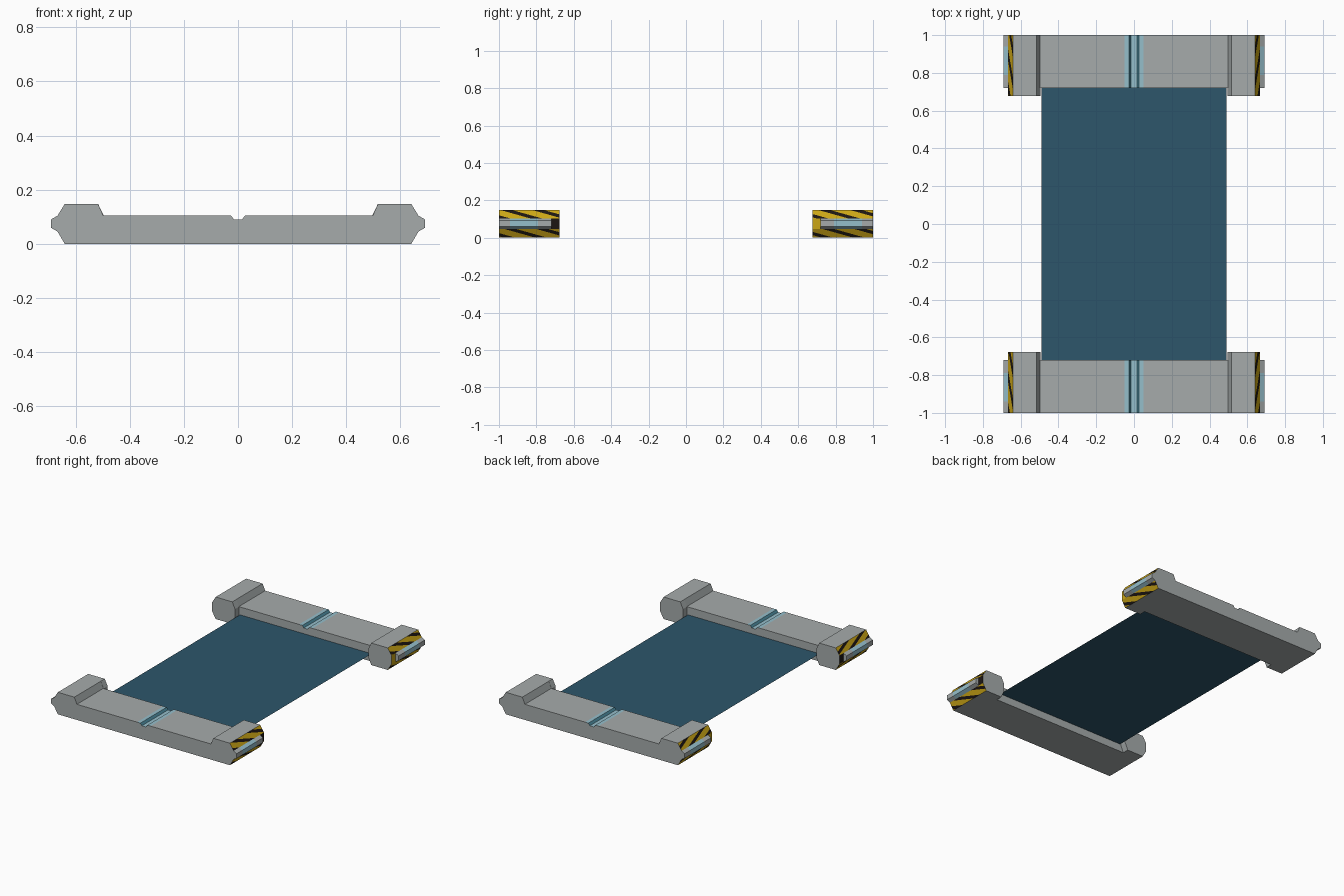
import bpy, bmesh, math
from mathutils import Vector

if "Cube" in bpy.data.objects:
    bpy.data.objects.remove(bpy.data.objects["Cube"])

# Materials
COLORS = [("grey metal", (0.38, 0.41, 0.41)), ("hazard gold", (0.60, 0.38, 0.008)),
          ("hazard black", (0.012, 0.008, 0.006)), ("pale cyan", (0.30, 0.52, 0.60)),
          ("deep teal", (0.07, 0.25, 0.33)), ("blue panel", (0.026, 0.092, 0.145))]
MATS = []
for name, c in COLORS:
    m = bpy.data.materials.new(name)
    m.diffuse_color = (*c, 1)
    m.use_nodes = True
    m.node_tree.nodes["Principled BSDF"].inputs["Base Color"].default_value = m.diffuse_color
    MATS.append(m)
GREY, GOLD, BLACK, CYAN, TEAL, BLUE = range(6)


def prism(bm, profile, y0, y1):
    """Extrude an x-z outline along y."""
    face = bm.faces.new([bm.verts.new((x, y0, z)) for x, z in profile])
    ext = bmesh.ops.extrude_face_region(bm, geom=[face])
    verts = [v for v in ext["geom"] if isinstance(v, bmesh.types.BMVert)]
    bmesh.ops.translate(bm, verts=verts, vec=(0, y1 - y0, 0))
    bmesh.ops.recalc_face_normals(bm, faces=bm.faces)


def cut(bm, rule, point, normal):
    """Slice only the faces chosen by rule."""
    fs = [f for f in bm.faces if rule(f)]
    geom = set(fs)
    for f in fs:
        geom.update(f.edges)
        geom.update(f.verts)
    bmesh.ops.bisect_plane(bm, geom=list(geom), dist=1e-6, plane_co=point, plane_no=normal)


def finish(bm, name):
    me = bpy.data.meshes.new(name)
    bm.to_mesh(me)
    bm.free()
    for m in MATS:
        me.materials.append(m)
    ob = bpy.data.objects.new(name, me)
    bpy.context.collection.objects.link(ob)
    return ob


# Selection rules
def sloped_side(f):
    x = abs(f.calc_center_median().x)
    return 0.63 < x < 0.667 and abs(f.normal.x) > 0.5 and abs(f.normal.y) < 0.5


def fin(f):
    return abs(f.calc_center_median().x) > 0.67 and abs(f.normal.y) < 0.5


PERIOD, SLOPE, PHASE, WIDTH = 0.17, 0.28, 0.078, 0.031


def stripes(bm):
    """Cut diagonal hazard stripes into the sloped outer sides and colour them."""
    for k in range(-8, 12):
        for s in (-1, 1):
            cut(bm, sloped_side, Vector((0, PHASE + k * PERIOD + s * WIDTH, 0)),
                Vector((0, 1, 1 / SLOPE)).normalized())
    for f in bm.faces:
        if sloped_side(f):
            c = f.calc_center_median()
            u = (c.y + c.z / SLOPE - PHASE + PERIOD / 2) % PERIOD - PERIOD / 2
            f.material_index = BLACK if abs(u) < WIDTH else GOLD


# Right half outlines, mirrored where needed
half = [(0.64, 0), (0.667, 0.046), (0.69, 0.059), (0.69, 0.091), (0.667, 0.104), (0.64, 0.148),
        (0.517, 0.148), (0.498, 0.105), (0.05, 0.105), (0.026, 0.105), (0.015, 0.09)]
bar_outline = half + [(-x, z) for x, z in reversed(half)]
block_outline = [(0.64, 0), (0.667, 0.046), (0.667, 0.104), (0.64, 0.148),
                 (0.517, 0.148), (0.496, 0.105), (0.496, 0.046), (0.517, 0)]

for side, label in ((-1, "front"), (1, "back")):
    # Cross bar with raised ends, side fins and centre groove
    bm = bmesh.new()
    prism(bm, bar_outline, side * 0.72, side * 1.0)
    for y in (0.79, 0.94):
        cut(bm, fin, Vector((0, side * y, 0)), Vector((0, 1, 0)))
    stripes(bm)
    for f in bm.faces:
        c = f.calc_center_median()
        if fin(f) and 0.79 < abs(c.y) < 0.94:
            f.material_index = CYAN
        elif abs(c.x) < 0.051 and f.normal.z > 0.3:
            f.material_index = TEAL if abs(f.normal.x) > 0.3 else CYAN
    finish(bm, label + "_cross_bar")

    # Inner overhang of the end blocks
    for sx, hand in ((-1, "left"), (1, "right")):
        bm = bmesh.new()
        prism(bm, [(sx * x, z) for x, z in block_outline], side * 0.677, side * 0.72)
        stripes(bm)
        for f in bm.faces:
            if f.normal.x * sx > 0.95:
                f.material_index = BLACK if side < 0 else GOLD
        finish(bm, label + "_" + hand + "_end_block")

# Flat panel between the bars
bm = bmesh.new()
bm.faces.new([bm.verts.new((x, y, 0.052)) for x, y in
              ((-0.49, -0.72), (0.49, -0.72), (0.49, 0.72), (-0.49, 0.72))])
for f in bm.faces:
    f.material_index = BLUE
finish(bm, "centre_panel")
